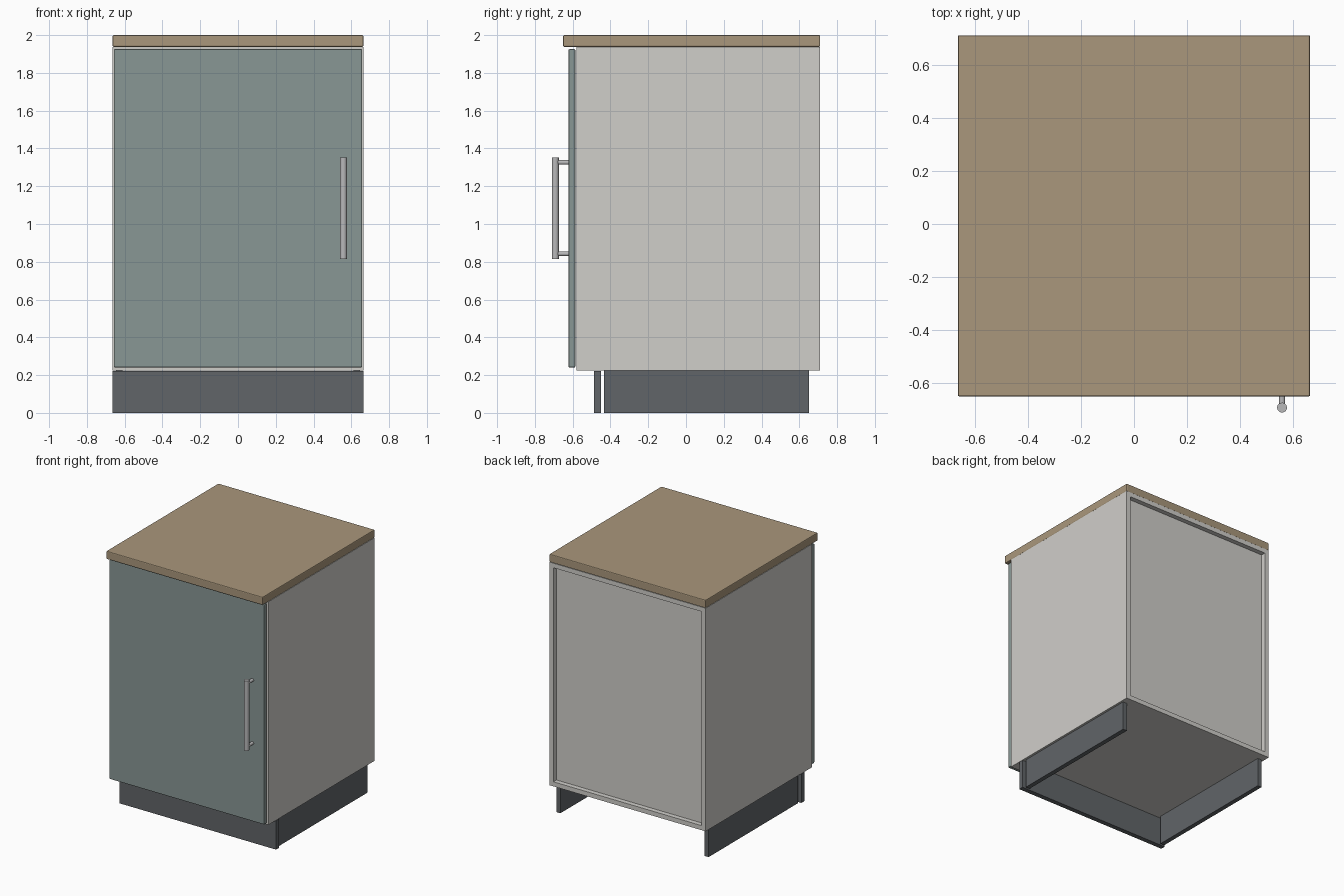
import bpy
import bmesh
import math
from mathutils import Matrix, Vector

if "Cube" in bpy.data.objects:
    bpy.data.objects.remove(bpy.data.objects["Cube"])


def material(name, rgb):
    m = bpy.data.materials.new(name)
    m.diffuse_color = (*rgb, 1)
    m.use_nodes = True
    m.node_tree.nodes["Principled BSDF"].inputs["Base Color"].default_value = m.diffuse_color
    return m


wood = material("worktop_wood", (0.40, 0.31, 0.20))
teal = material("door_paint", (0.25, 0.31, 0.30))
white = material("carcass_white", (0.63, 0.62, 0.59))
dark = material("plinth_dark", (0.12, 0.13, 0.14))
steel = material("handle_steel", (0.48, 0.48, 0.49))


def finish(bm, name, mat):
    me = bpy.data.meshes.new(name)
    bm.to_mesh(me)
    bm.free()
    me.materials.append(mat)
    ob = bpy.data.objects.new(name, me)
    bpy.context.collection.objects.link(ob)
    return ob


def board(name, x, y, z, mat, bevel=0.0):
    """Box from (min, max) ranges, with optionally softened edges."""
    bm = bmesh.new()
    bmesh.ops.create_cube(bm, size=1)
    for v in bm.verts:
        v.co = [r[0] if c < 0 else r[1] for c, r in zip(v.co, (x, y, z))]
    ob = finish(bm, name, mat)
    if bevel:
        mod = ob.modifiers.new("soft_edges", 'BEVEL')
        mod.width = bevel
        mod.segments = 2
    return ob


def rod(name, a, b, radius, mat):
    """Smooth cylinder between two points."""
    a, b = Vector(a), Vector(b)
    d = b - a
    bm = bmesh.new()
    bmesh.ops.create_cone(bm, cap_ends=True, segments=32, radius1=radius,
                          radius2=radius, depth=d.length,
                          matrix=Matrix.Translation((a + b) / 2)
                          @ d.to_track_quat('Z', 'Y').to_matrix().to_4x4())
    for f in bm.faces:
        f.smooth = len(f.verts) == 4
    for e in bm.edges:
        e.smooth = e.calc_face_angle(0) < math.radians(40)
    return finish(bm, name, mat)


W, T = 0.664, 0.035          # half width, board thickness
FRONT, BACK = -0.58, 0.71    # carcass depth
LOW, HIGH = 0.225, 1.938     # carcass height
IN = W - T

# Worktop
board("worktop", (-W, W), (-0.65, BACK), (HIGH, 2.0), wood, 0.006)

# Carcass sides and plinth sides
for side, s in (("left", -1), ("right", 1)):
    board(side + "_side_panel", sorted((s * IN, s * W)), (FRONT, BACK), (LOW, HIGH), white)
    board(side + "_plinth", sorted((s * (IN - 0.017), s * (W - 0.017))),
          (-0.435, 0.65), (0, LOW), dark)

# Carcass bottom, top and recessed back
board("bottom_panel", (-IN, IN), (FRONT, BACK), (LOW, LOW + T), white)
board("top_panel", (-IN, IN), (FRONT, BACK), (HIGH - T, HIGH), white)
board("back_panel", (-IN, IN), (BACK - 0.055, BACK - 0.037), (LOW + T, HIGH - T), white)

# Front plinth board
board("front_plinth", (-W, W), (-0.487, -0.45), (0, LOW - 0.003), dark)

# Door
board("door", (-0.657, 0.657), (-0.622, -0.586), (0.24, 1.926), teal, 0.006)

# Bar handle with two posts
HX, HY = 0.558, -0.692
rod("handle_bar", (HX, HY, 0.815), (HX, HY, 1.352), 0.0185, steel)
for name, z in (("lower", 0.842), ("upper", 1.326)):
    rod(name + "_handle_post", (HX, HY, z), (HX, -0.615, z), 0.012, steel)
